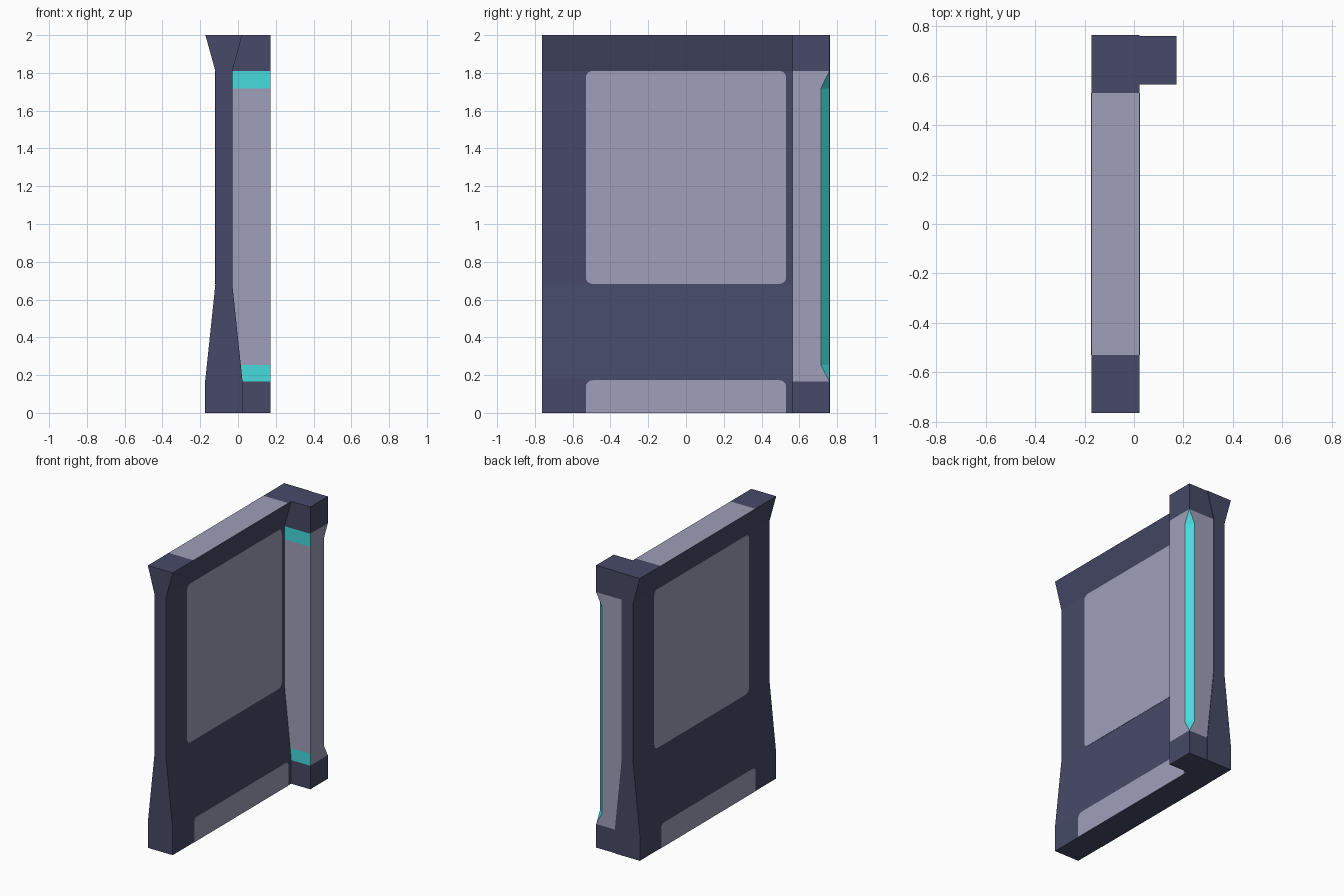
import bpy, bmesh, math

if "Cube" in bpy.data.objects:
    bpy.data.objects.remove(bpy.data.objects["Cube"])


def material(name, rgb):
    lin = [((c / 255 + 0.055) / 1.055) ** 2.4 for c in rgb]
    m = bpy.data.materials.new(name)
    m.diffuse_color = (*lin, 1)
    m.use_nodes = True
    m.node_tree.nodes["Principled BSDF"].inputs["Base Color"].default_value = m.diffuse_color
    return m


navy = material("navy metal", (70, 74, 103))
grey = material("pale grey panel", (159, 159, 186))
teal = material("teal light", (71, 218, 220))


def finish(name, bm, mats):
    bmesh.ops.remove_doubles(bm, verts=bm.verts, dist=1e-5)
    bmesh.ops.recalc_face_normals(bm, faces=bm.faces)
    mesh = bpy.data.meshes.new(name)
    bm.to_mesh(mesh)
    bm.free()
    for m in mats:
        mesh.materials.append(m)
    obj = bpy.data.objects.new(name, mesh)
    bpy.context.collection.objects.link(obj)
    return obj


def loft(rings, pick):
    """Closed skin through rings; pick(band, side) gives the material index."""
    bm = bmesh.new()
    rows = [[bm.verts.new(p) for p in r] for r in rings]
    n = len(rows[0])
    for b, (lo, hi) in enumerate(zip(rows, rows[1:])):
        for i in range(n):
            j = (i + 1) % n
            f = bm.faces.new((lo[i], lo[j], hi[j], hi[i]))
            f.material_index = pick(b, i)
    bm.faces.new(rows[0])
    bm.faces.new(rows[-1])
    # drop zero-area sides where a chamfer has closed up
    bmesh.ops.dissolve_degenerate(bm, dist=1e-5, edges=bm.edges)
    return bm


# Wall slab: waisted profile run along y, grey in the middle of its top
XC, WIDE, THIN = -0.075, 0.0975, 0.045
HY, PY = 0.763, 0.53
half = [(WIDE, 0), (WIDE, 0.18), (THIN, 0.68), (THIN, 1.81), (WIDE, 2)]
profile = [(XC + w, z) for w, z in half] + [(XC - w, z) for w, z in reversed(half)]
TOP_SIDE = len(half) - 1
rings = [[(x, y, z) for x, z in profile] for y in (-HY, -PY, PY, HY)]
finish("wall_slab", loft(rings, lambda b, i: int(b == 1 and i == TOP_SIDE)), [navy, grey])


# Rounded inlay plates on both faces of the wall
def inlay(name, x, out, z0, z1, round_bottom):
    r, steps, pts = 0.035, 5, []
    corners = [(PY, z1, 0), (-PY, z1, 90), (-PY, z0, 180), (PY, z0, 270)]
    for y, z, a0 in corners:
        if z == z0 and not round_bottom:
            pts.append((y, z))
            continue
        cy, cz = y - math.copysign(r, y), z + (r if z == z0 else -r)
        for k in range(steps + 1):
            a = math.radians(a0 + 90 * k / steps)
            pts.append((cy + r * math.cos(a), cz + r * math.sin(a)))
    rings = [[(x + d * out, y, z) for y, z in pts] for d in (-0.001, 0.002)]
    finish(name, loft(rings, lambda b, i: 0), [grey])


for side, s in (("right", 1), ("left", -1)):
    inlay("upper_inlay_" + side, XC + s * THIN, s, 0.683, 1.81, True)
    inlay("lower_inlay_" + side, XC + s * WIDE, s, 0.0, 0.173, False)

# Corner post: square, with one corner chamfered along its shaft
X0, X1, Y0, Y1, CUT = -0.03, 0.1725, 0.563, 0.759, 0.045
levels = [(0, 0), (0.167, 0), (0.253, CUT), (1.717, CUT), (1.81, 0), (2, 0)]
rings = [[(X0, Y0, z), (X1, Y0, z), (X1, Y1 - c, z), (X1 - c, Y1, z), (X0, Y1, z)]
         for z, c in levels]


def post_colour(band, side):
    if band in (0, 4):
        return 0                      # navy base and cap
    if side == 2 or (side == 0 and band in (1, 3)):
        return 2                      # teal chamfer strip and front bands
    return 1


finish("corner_post", loft(rings, post_colour), [navy, grey, teal])
